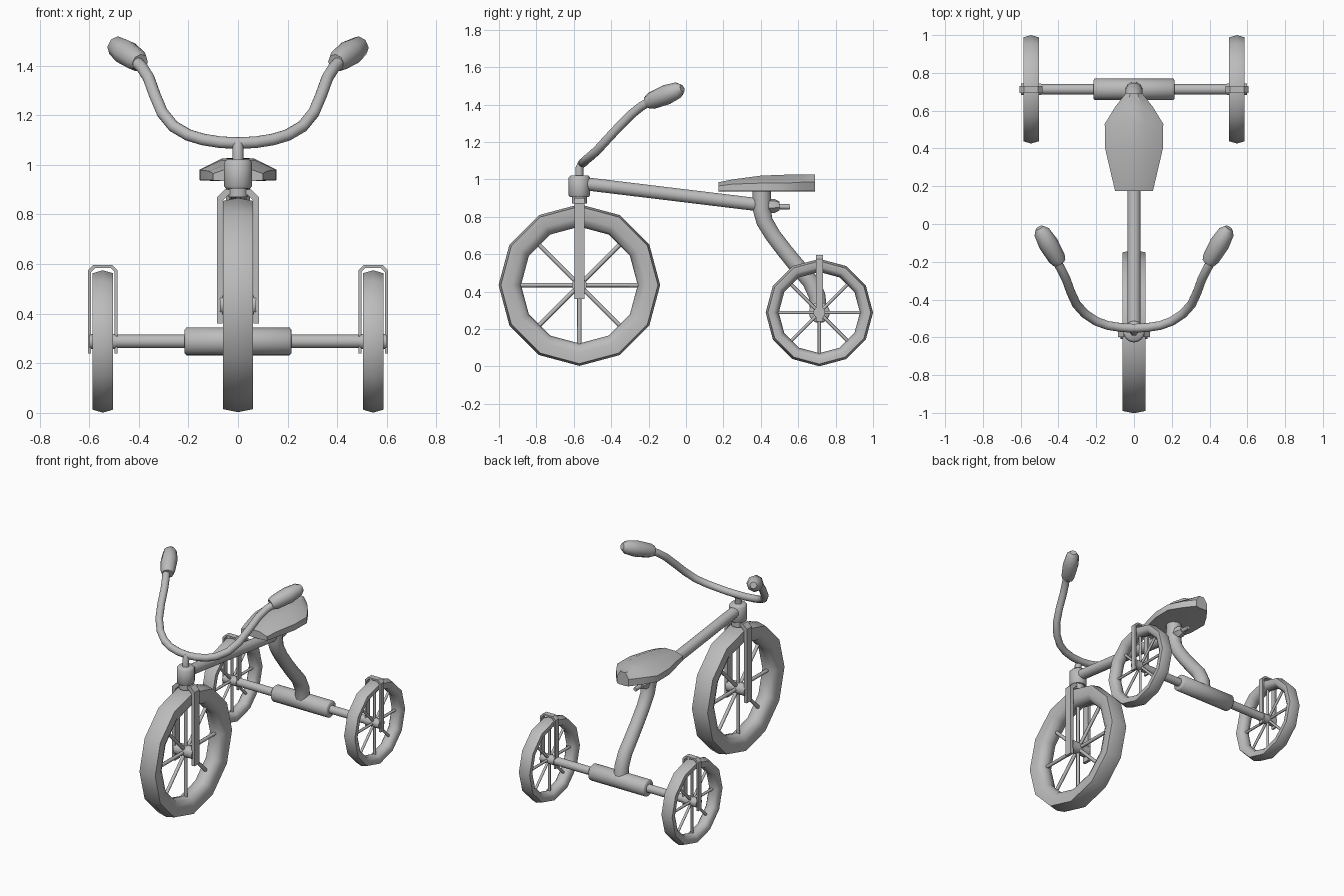
import bpy, bmesh, math
from mathutils import Vector

old = bpy.data.objects.get("Cube")
if old:
    bpy.data.objects.remove(old, do_unlink=True)

GREY = (0.5, 0.5, 0.5, 1)
mat = bpy.data.materials.new("plain_grey")
mat.use_nodes = True
mat.diffuse_color = GREY
mat.node_tree.nodes["Principled BSDF"].inputs["Base Color"].default_value = GREY


def finish(name, bm, angle=50):
    bmesh.ops.recalc_face_normals(bm, faces=bm.faces)
    mesh = bpy.data.meshes.new(name)
    bm.to_mesh(mesh)
    bm.free()
    mesh.materials.append(mat)
    obj = bpy.data.objects.new(name, mesh)
    bpy.context.collection.objects.link(obj)
    bpy.ops.object.select_all(action='DESELECT')
    obj.select_set(True)
    bpy.context.view_layer.objects.active = obj
    bpy.ops.object.shade_smooth_by_angle(angle=math.radians(angle))
    return obj


def bridge(bm, a, b):
    n = len(a)
    for i in range(n):
        bm.faces.new((a[i], a[(i + 1) % n], b[(i + 1) % n], b[i]))


def tube(name, points, radii, sides=12):
    """Sweep a round section along a path; radii is one number or one per point."""
    pts = [Vector(p) for p in points]
    if not isinstance(radii, (list, tuple)):
        radii = [radii] * len(pts)
    bm = bmesh.new()
    rings, normal, last = [], None, None
    for i, p in enumerate(pts):
        t = (pts[min(i + 1, len(pts) - 1)] - pts[max(i - 1, 0)]).normalized()
        if normal is None:
            normal = t.orthogonal().normalized()
        else:
            normal = last.rotation_difference(t) @ normal
        last = t
        side = t.cross(normal)
        angles = [2 * math.pi * k / sides for k in range(sides)]
        rings.append([bm.verts.new(p + radii[i] * (normal * math.cos(a) + side * math.sin(a)))
                      for a in angles])
    for a, b in zip(rings, rings[1:]):
        bridge(bm, a, b)
    bm.faces.new(rings[0])
    bm.faces.new(rings[-1])
    return finish(name, bm)


def tyre(name, centre, profile, segments=12):
    """Turn a closed (x, radius) profile around the x axis."""
    bm = bmesh.new()
    c = Vector(centre)
    rings = []
    for k in range(segments):
        a = 2 * math.pi * k / segments
        rings.append([bm.verts.new(c + Vector((x, r * math.cos(a), r * math.sin(a))))
                      for x, r in profile])
    for k in range(segments):
        bridge(bm, rings[k], rings[(k + 1) % segments])
    return finish(name, bm)


def wheel(name, centre, radius, half, depth, hub_r, spoke_r):
    inner = radius - depth
    right = [(half, radius - 0.012), (half, inner + depth * 0.4), (half * 0.7, inner + 0.012)]
    left = [(-x, r) for x, r in reversed(right)]
    tyre(name + "_tyre", centre, [(0, radius)] + right + [(0, inner)] + left)
    c = Vector(centre)
    for k in range(4):
        a = math.pi * k / 4
        d = Vector((0, math.cos(a), math.sin(a))) * (inner + 0.015)
        tube(f"{name}_spoke_{k + 1}", [c - d, c + d], spoke_r, 8)
    h = Vector((half + 0.012, 0, 0))
    tube(name + "_hub", [c - h, c + h], hub_r)


def arch(name, x, y, bottom, top, half, thick, width, chamfer):
    """Flat strap bent over a wheel."""
    def outline(w, t, c):
        side = [(w, bottom), (w, t - c), (w - c, t)]
        return side + [(-u, v) for u, v in reversed(side)]
    bm = bmesh.new()
    outer = outline(half, top, chamfer)
    inner = outline(half - thick, top - thick, chamfer * 0.8)
    rows = []
    for o, i in zip(outer, inner):
        rows.append([bm.verts.new((x + u, y + s * width / 2, v))
                     for (u, v), s in ((o, -1), (o, 1), (i, 1), (i, -1))])
    for a, b in zip(rows, rows[1:]):
        bridge(bm, a, b)
    bm.faces.new(rows[0])
    bm.faces.new(rows[-1])
    return finish(name, bm, 30)


# Front wheel, fork and steering head
FY = -0.57
wheel("front_wheel", (0, FY, 0.435), 0.432, 0.06, 0.12, 0.04, 0.012)
arch("front_fork", 0, FY, 0.36, 0.9, 0.085, 0.022, 0.054, 0.03)
tube("fork_crown", [(0, FY, 0.87), (0, FY, 0.92)], 0.042)
tube("steering_head", [(0, FY, z) for z in (0.905, 0.915, 1.01, 1.022)],
     [0.05, 0.057, 0.057, 0.045], 16)
tube("handlebar_stem", [(0, FY, 1.01), (0, FY, 1.06), (0, FY + 0.015, 1.09)], 0.022)

# Handlebar and grips
half_bar = [(0.07, -0.548, 1.091), (0.14, -0.537, 1.102), (0.2, -0.515, 1.12),
            (0.26, -0.475, 1.155), (0.305, -0.425, 1.21), (0.335, -0.36, 1.28),
            (0.36, -0.29, 1.35), (0.385, -0.24, 1.39), (0.42, -0.18, 1.425)]
bar = [(-x, y, z) for x, y, z in reversed(half_bar)] + [(0, -0.552, 1.088)] + half_bar
tube("handlebar", bar, 0.024)
start, end = Vector((0.395, -0.205, 1.412)), Vector((0.502, -0.02, 1.487))
for s, label in ((1, "left"), (-1, "right")):
    path = []
    for f in (0, 0.12, 0.55, 0.88, 1):
        p = start.lerp(end, f)
        path.append((s * p.x, p.y, p.z))
    tube(label + "_grip", path, [0.036, 0.046, 0.053, 0.043, 0.022], 8)

# Frame: top tube, curved rear strut, clamp bolt
tube("top_tube", [(0, -0.55, 0.978), (0, 0.4, 0.863)], 0.036)
tube("rear_strut", [(0, 0.405, 0.945), (0, 0.405, 0.84), (0, 0.42, 0.775), (0, 0.465, 0.7),
                    (0, 0.53, 0.615), (0, 0.6, 0.53), (0, 0.665, 0.455),
                    (0, 0.7, 0.38), (0, 0.71, 0.29)],
     [0.05, 0.05, 0.046, 0.044, 0.044, 0.045, 0.046, 0.047, 0.047])
tube("clamp_nut", [(0, y, 0.858) for y in (0.44, 0.475, 0.5)], [0.038, 0.038, 0.025], 6)
tube("clamp_bolt", [(0, 0.48, 0.855), (0, 0.555, 0.853)], 0.014, 8)

# Saddle: sections of (y, half width, edge height, crown height)
bm = bmesh.new()
sections = []
for y, w, edge, crown in ((0.175, 0.1, 0.965, 0.985), (0.25, 0.118, 0.975, 1.0),
                          (0.4, 0.153, 0.98, 1.02), (0.53, 0.155, 0.98, 1.025),
                          (0.62, 0.1, 0.985, 1.027), (0.69, 0.045, 0.985, 1.025)):
    half = [(w * 0.5, 0.934), (w, 0.938), (w, edge), (w * 0.42, crown)]
    loop = half + [(-x, z) for x, z in reversed(half)]
    sections.append([bm.verts.new((x, y, z)) for x, z in loop])
for a, b in zip(sections, sections[1:]):
    bridge(bm, a, b)
bm.faces.new(sections[0])
bm.faces.new(sections[-1])
finish("saddle", bm, 40)

# Rear axle with its sleeve
RY, RZ = 0.713, 0.288
tube("rear_axle", [(-0.55, RY, RZ), (0.55, RY, RZ)], 0.028)
tube("axle_sleeve", [(x, RY, RZ) for x in (-0.215, -0.208, 0.208, 0.215)],
     [0.048, 0.056, 0.056, 0.048], 16)

# Rear wheels and their straps
for s, label in ((1, "left"), (-1, "right")):
    x = 0.545 * s
    wheel(label + "_rear_wheel", (x, RY, RZ), 0.287, 0.041, 0.07, 0.032, 0.009)
    arch(label + "_rear_strap", x, RY, 0.24, 0.597, 0.06, 0.012, 0.037, 0.022)
